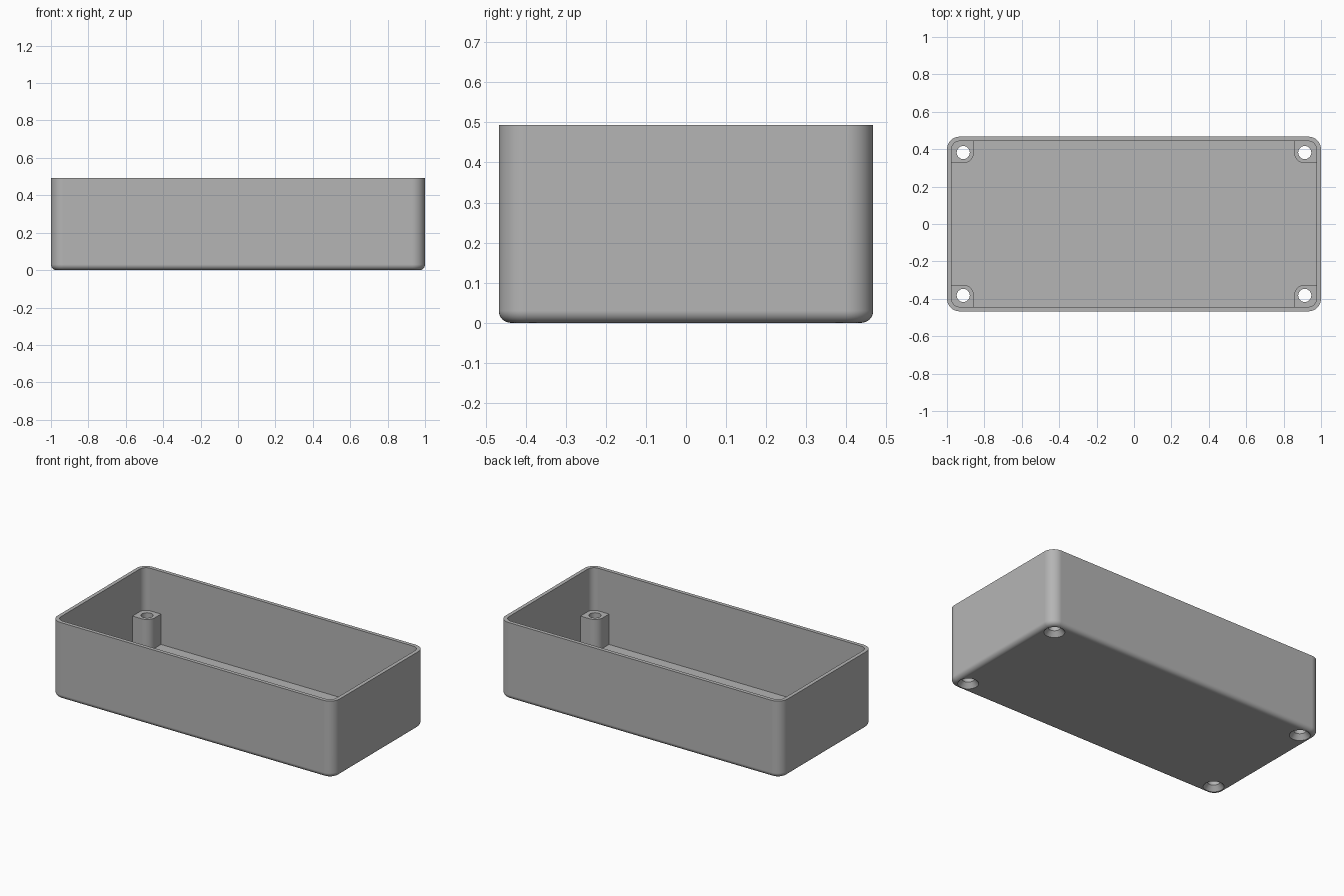
import bpy, bmesh
from math import sin, cos, pi, sqrt

HX, HY, HEIGHT = 1.0, 0.467, 0.493       # outer half sizes and height
RADIUS, FILLET, WALL, FLOOR = 0.068, 0.03, 0.024, 0.025
HOLE_X, HOLE_Y, HOLE_R = 0.913, 0.382, 0.035
POST_R, POST_TOP, SINK_R = 0.057, 0.22, 0.06

cube = bpy.data.objects.get("Cube")
if cube:
    bpy.data.objects.remove(cube, do_unlink=True)

grey = bpy.data.materials.new("matte_grey")
grey.use_nodes = True
grey.diffuse_color = (0.46, 0.46, 0.46, 1)
grey.node_tree.nodes["Principled BSDF"].inputs["Base Color"].default_value = (0.46, 0.46, 0.46, 1)


def rounded_outline(x0, x1, y0, y1, radii, steps=10):
    """Counter-clockwise rectangle; radii start at the +x +y corner."""
    corners = ((x1, y1, -1, -1), (x0, y1, 1, -1), (x0, y0, 1, 1), (x1, y0, -1, 1))
    points = []
    for i, ((x, y, sx, sy), r) in enumerate(zip(corners, radii)):
        for k in range(steps + 1 if r else 1):
            a = (i + k / steps) * pi / 2
            points.append((x + sx * r + r * cos(a), y + sy * r + r * sin(a)) if r else (x, y))
    return points


def loft(bm, rings):
    """Skin a list of (outline, z) rings and cap both ends."""
    loops = [[bm.verts.new((x, y, z)) for x, y in outline] for outline, z in rings]
    n = len(loops[0])
    for low, high in zip(loops, loops[1:]):
        for i in range(n):
            j = (i + 1) % n
            bm.faces.new((low[i], low[j], high[j], high[i]))
    bm.faces.new(loops[0][::-1])
    bm.faces.new(loops[-1])


def make_object(name, bm):
    bmesh.ops.recalc_face_normals(bm, faces=bm.faces)
    mesh = bpy.data.meshes.new(name)
    bm.to_mesh(mesh)
    bm.free()
    mesh.materials.append(grey)
    obj = bpy.data.objects.new(name, mesh)
    bpy.context.collection.objects.link(obj)
    return obj


def inset_ring(d, z):
    return rounded_outline(-HX + d, HX - d, -HY + d, HY - d, [RADIUS - d] * 4), z


# Open tray: filleted base, outer wall, rim, inner wall and floor
bm = bmesh.new()
rings = []
for k in range(9):
    a = k / 8 * pi / 2
    rings.append(inset_ring(FILLET * (1 - sin(a)), FILLET * (1 - cos(a))))
rings += [inset_ring(0, HEIGHT), inset_ring(WALL, HEIGHT), inset_ring(WALL, FLOOR)]
loft(bm, rings)
parts = [make_object("enclosure_tray", bm)]

# Corner screw posts, rounded around the hole and merged into the walls
corners = {"front_right": (-1, -1), "front_left": (1, -1),
           "back_right": (-1, 1), "back_left": (1, 1)}
for name, (sx, sy) in corners.items():
    outline = rounded_outline(HOLE_X - POST_R, HX - WALL / 2, HOLE_Y - POST_R, HY - WALL / 2,
                              (RADIUS - WALL / 2, 0, POST_R, 0))
    outline = [(sx * x, sy * y) for x, y in outline]
    bm = bmesh.new()
    loft(bm, [(outline, FLOOR), (outline, POST_TOP)])
    parts.append(make_object(name + "_screw_post", bm))

# Countersunk screw holes
bm = bmesh.new()
slope = (SINK_R - HOLE_R) / 0.03
for sx, sy in corners.values():
    rings = []
    for r, z in ((SINK_R + 0.02 * slope, -0.02), (HOLE_R, 0.03), (HOLE_R, POST_TOP + 0.1)):
        rings.append(([(sx * HOLE_X + r * cos(k * pi / 20), sy * HOLE_Y + r * sin(k * pi / 20))
                       for k in range(40)], z))
    loft(bm, rings)
cutter = make_object("screw_hole_cutter", bm)
cutter.hide_render = True

# Cut the holes and smooth the rounded edges
for obj in parts:
    cut = obj.modifiers.new("screw_holes", 'BOOLEAN')
    cut.operation, cut.solver, cut.object = 'DIFFERENCE', 'EXACT', cutter
    bpy.ops.object.select_all(action='DESELECT')
    obj.select_set(True)
    bpy.context.view_layer.objects.active = obj
    bpy.ops.object.modifier_apply(modifier=cut.name)
    bpy.ops.object.shade_smooth_by_angle(angle=pi / 6)
    weighted = obj.modifiers.new("even_shading", 'WEIGHTED_NORMAL')
    weighted.keep_sharp = True
bpy.data.objects.remove(cutter, do_unlink=True)
